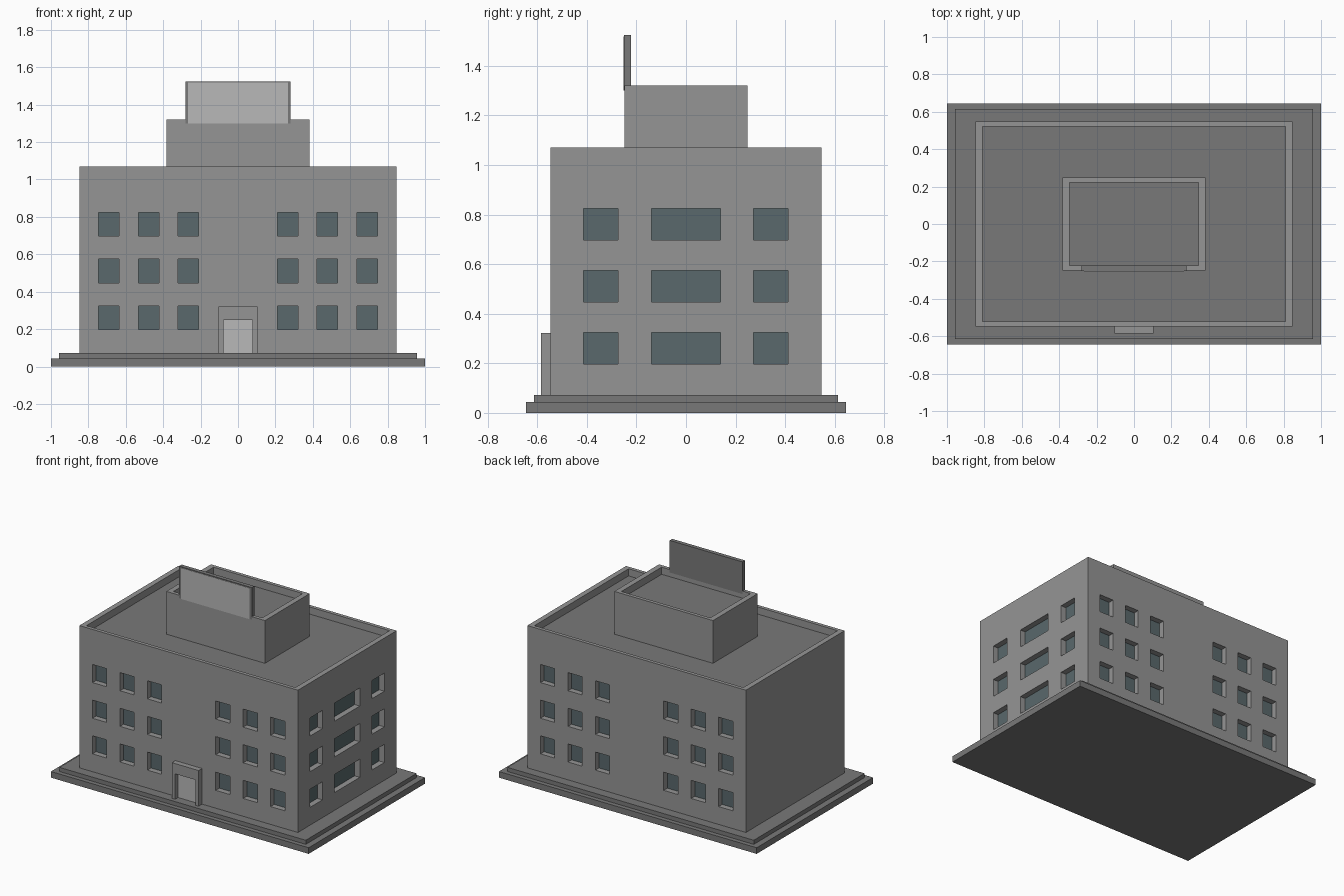
import bpy, bmesh
from mathutils import Matrix, Vector

if "Cube" in bpy.data.objects:
    bpy.data.objects.remove(bpy.data.objects["Cube"])


def material(name, rgb):
    m = bpy.data.materials.new(name)
    m.diffuse_color = (*rgb, 1)
    m.use_nodes = True
    m.node_tree.nodes["Principled BSDF"].inputs["Base Color"].default_value = m.diffuse_color
    return m


WALL = material("wall_grey", (0.30, 0.30, 0.30))
DARK = material("dark_grey", (0.19, 0.19, 0.19))
LIGHT = material("light_grey", (0.48, 0.48, 0.48))
GLASS = material("glass", (0.10, 0.14, 0.15))


def boxes(name, extents, mat=None):
    """One object made of boxes, each given as (x0, x1, y0, y1, z0, z1)."""
    bm = bmesh.new()
    for x0, x1, y0, y1, z0, z1 in extents:
        centre = Vector(((x0 + x1) / 2, (y0 + y1) / 2, (z0 + z1) / 2))
        size = Matrix.Diagonal((x1 - x0, y1 - y0, z1 - z0, 1))
        bmesh.ops.create_cube(bm, size=1, matrix=Matrix.Translation(centre) @ size)
    mesh = bpy.data.meshes.new(name)
    bm.to_mesh(mesh)
    bm.free()
    ob = bpy.data.objects.new(name, mesh)
    bpy.context.collection.objects.link(ob)
    if mat:
        mesh.materials.append(mat)
    return ob


def block(name, hx, hy, z0, z1, mat):
    return boxes(name, [(-hx, hx, -hy, hy, z0, z1)], mat)


def cut(ob, extents):
    """Subtract boxes from an object."""
    cutter = boxes(ob.name + "_cutter", extents)
    cutter.hide_render = True
    mod = ob.modifiers.new("cut", 'BOOLEAN')
    mod.operation = 'DIFFERENCE'
    mod.solver = 'EXACT'
    mod.object = cutter
    bpy.context.view_layer.objects.active = ob
    bpy.ops.object.modifier_apply(modifier=mod.name)
    bpy.data.objects.remove(cutter)


HX, HY = 0.848, 0.547      # main block half sizes
TOP, ROOF = 1.07, 1.02     # parapet top and roof level
DEPTH, PANE = 0.05, 0.01   # window recess and glass thickness

# stepped base
block("base_lower_step", 1.0, 0.645, 0, 0.043, DARK)
block("base_upper_step", 0.956, 0.614, 0.043, 0.072, DARK)

# window openings and their glass: front, back and right side
openings, panes = [], []
for z0 in (0.197, 0.447, 0.697):
    z1 = z0 + 0.127
    for cx in (0.265, 0.478, 0.691):
        for sx in (-1, 1):
            x0, x1 = sx * cx - 0.055, sx * cx + 0.055
            for sy in (-1, 1):
                inner, glass, out = (sy * (HY - d) for d in (DEPTH, DEPTH - PANE, -0.05))
                openings.append((x0, x1, min(inner, out), max(inner, out), z0, z1))
                panes.append((x0, x1, min(inner, glass), max(inner, glass), z0, z1))
    for cy, w in ((-0.344, 0.069), (0, 0.139), (0.342, 0.069)):
        openings.append((HX - DEPTH, HX + 0.05, cy - w, cy + w, z0, z1))
        panes.append((HX - DEPTH, HX - DEPTH + PANE, cy - w, cy + w, z0, z1))

# main walls with parapet
walls = block("main_walls", HX, HY, 0.072, TOP, WALL)
cut(walls, openings + [(-0.811, 0.811, -0.522, 0.522, ROOF - 0.01, TOP + 0.1)])
boxes("window_glass", panes, GLASS)
block("main_roof", 0.811, 0.522, ROOF - 0.01, ROOF, DARK)

# rooftop block with its own parapet
upper = block("rooftop_block", 0.383, 0.248, ROOF, 1.32, WALL)
cut(upper, [(-0.345, 0.345, -0.223, 0.223, 1.26, 1.42)])
block("rooftop_block_roof", 0.345, 0.223, 1.26, 1.27, DARK)

# blank sign board standing on the front parapet
boxes("sign_board", [(-0.282, 0.282, -0.250, -0.222, 1.30, 1.525)], DARK)
boxes("sign_panel", [(-0.266, 0.266, -0.253, -0.250, 1.30, 1.519)], LIGHT)

# entrance surround and door
surround = boxes("door_surround", [(-0.104, 0.104, -0.585, -HY, 0.072, 0.322)], WALL)
cut(surround, [(-0.078, 0.078, -0.65, -0.5, 0.0, 0.25)])
boxes("door", [(-0.078, 0.078, -0.553, -HY, 0.072, 0.25)], LIGHT)
